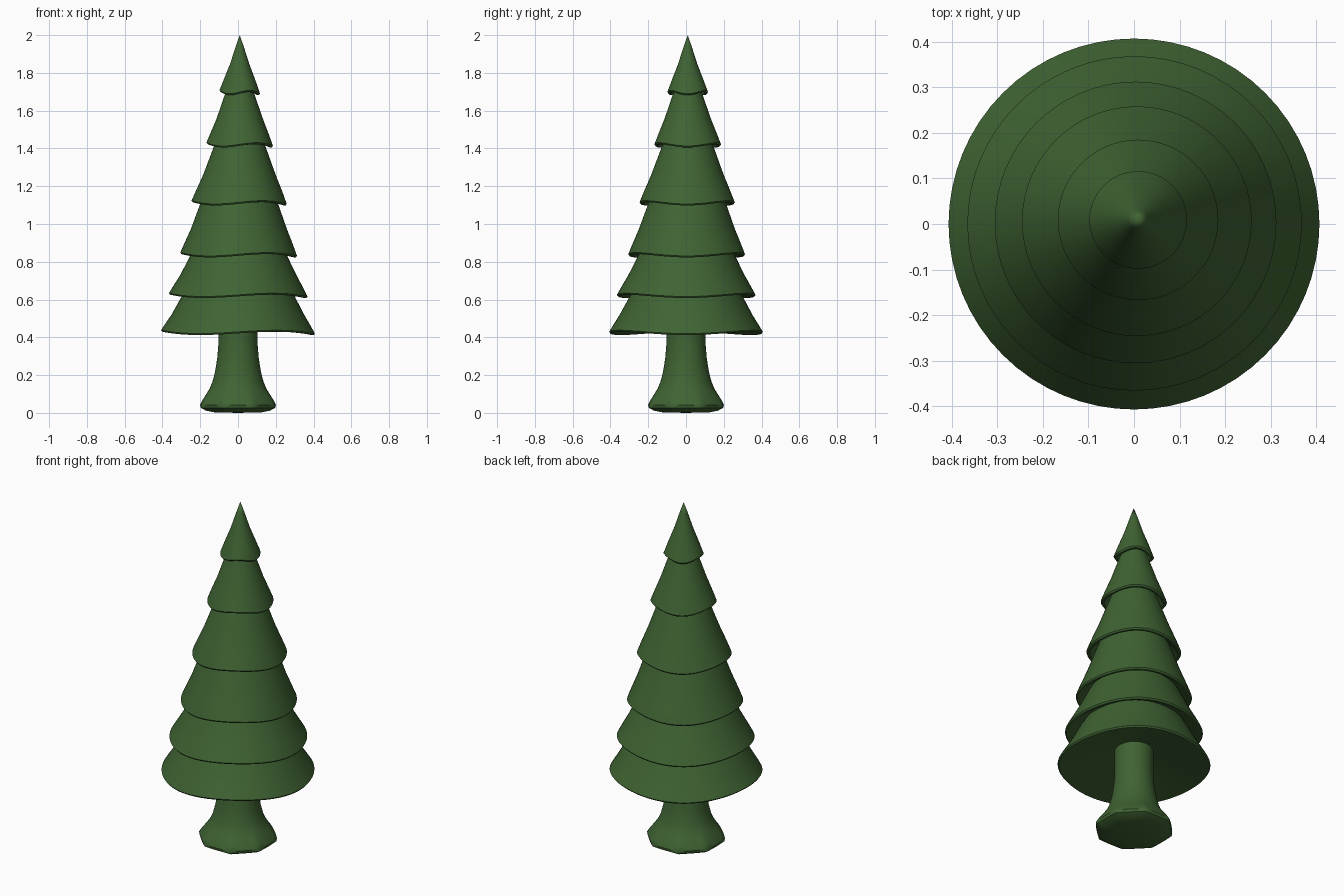
import bpy, bmesh, math

if "Cube" in bpy.data.objects:
    bpy.data.objects.remove(bpy.data.objects["Cube"])

SEG = 64

green = bpy.data.materials.new("pine_green")
green.diffuse_color = (0.05, 0.125, 0.033, 1)
green.use_nodes = True
green.node_tree.nodes["Principled BSDF"].inputs["Base Color"].default_value = green.diffuse_color


def lathe(name, profile, shape):
    """Revolve (r, z) points; shape(r, z, angle) returns the final position."""
    bm = bmesh.new()
    rings = []
    for r, z in profile:
        if r == 0:
            rings.append([bm.verts.new(shape(0, z, 0))] * SEG)
        else:
            rings.append([bm.verts.new(shape(r, z, 2 * math.pi * i / SEG)) for i in range(SEG)])
    for a, b in zip(rings, rings[1:]):
        for i in range(SEG):
            j = (i + 1) % SEG
            bm.faces.new(dict.fromkeys((a[i], a[j], b[j], b[i])))
    bmesh.ops.recalc_face_normals(bm, faces=bm.faces)
    me = bpy.data.meshes.new(name)
    bm.to_mesh(me)
    bm.free()
    ob = bpy.data.objects.new(name, me)
    bpy.context.collection.objects.link(ob)
    me.materials.append(green)
    bpy.context.view_layer.objects.active = ob
    ob.select_set(True)
    bpy.ops.object.shade_smooth_by_angle(angle=math.radians(40))
    ob.select_set(False)
    return ob


# Trunk: flared foot that turns octagonal towards the ground
def trunk_shape(r, z, a):
    step = math.pi / 4
    off = (a + step / 2) % step - step / 2
    octagon = math.cos(step / 2) / math.cos(off) * 1.03
    t = max(0.0, 1 - z / 0.14)
    r *= 1 + (octagon - 1) * t
    return (r * math.cos(a), r * math.sin(a), z)


lathe("trunk", [(0, 0), (0.13, 0.003), (0.178, 0.012), (0.205, 0.027), (0.208, 0.042),
                (0.195, 0.065), (0.170, 0.10), (0.150, 0.13), (0.135, 0.165), (0.121, 0.22),
                (0.110, 0.29), (0.104, 0.36), (0.103, 0.43), (0.105, 0.56), (0, 0.56)], trunk_shape)

# Foliage tiers: rim radius, rim height, radius and height where the next tier covers it
tiers = [(0.407, 0.427, 0.300, 0.615),
         (0.367, 0.623, 0.255, 0.835),
         (0.309, 0.838, 0.205, 1.11),
         (0.252, 1.113, 0.135, 1.415),
         (0.176, 1.42, 0.077, 1.69),
         (0.107, 1.697, 0.0, 2.0)]

for n, (r0, z0, r1, z1) in enumerate(tiers):
    last = r1 == 0

    # Wavy rim fading upward, crown drifting slightly off axis
    def tier_shape(r, z, a, r0=r0, z0=z0):
        fade = max(0.0, 1 - (z - z0) / 0.12) if z > z0 else 1.0
        wave = -0.009 * math.cos(3 * a) * fade * min(1, r / r0)
        lean = 0.009 * max(0.0, min(1.0, (z - 0.5) / 0.9))
        return (r * math.cos(a) + lean, r * math.sin(a) + lean, z + wave)

    at = lambda t: (r0 + (r1 - r0) * t, z0 + (z1 - z0) * t)
    mid, low = at(0.5), at(0.2)
    inner = (0.09, z0 + 0.09) if n == 0 else (r0 * 0.68, z0 + 0.055)
    profile = [(0, inner[1]), inner, (r0 - 0.018, z0 - 0.006), (r0 - 0.006, z0 - 0.006),
               (r0, z0 + 0.002), low, (mid[0] - 0.003, mid[1])]
    if last:
        profile += [at(0.8), (0, z1)]
    else:
        top = at(1 + 0.08 / (z1 - z0))
        profile += [(r1, z1), top, (0, top[1])]
    lathe(f"foliage_tier_{n + 1}", profile, tier_shape)
